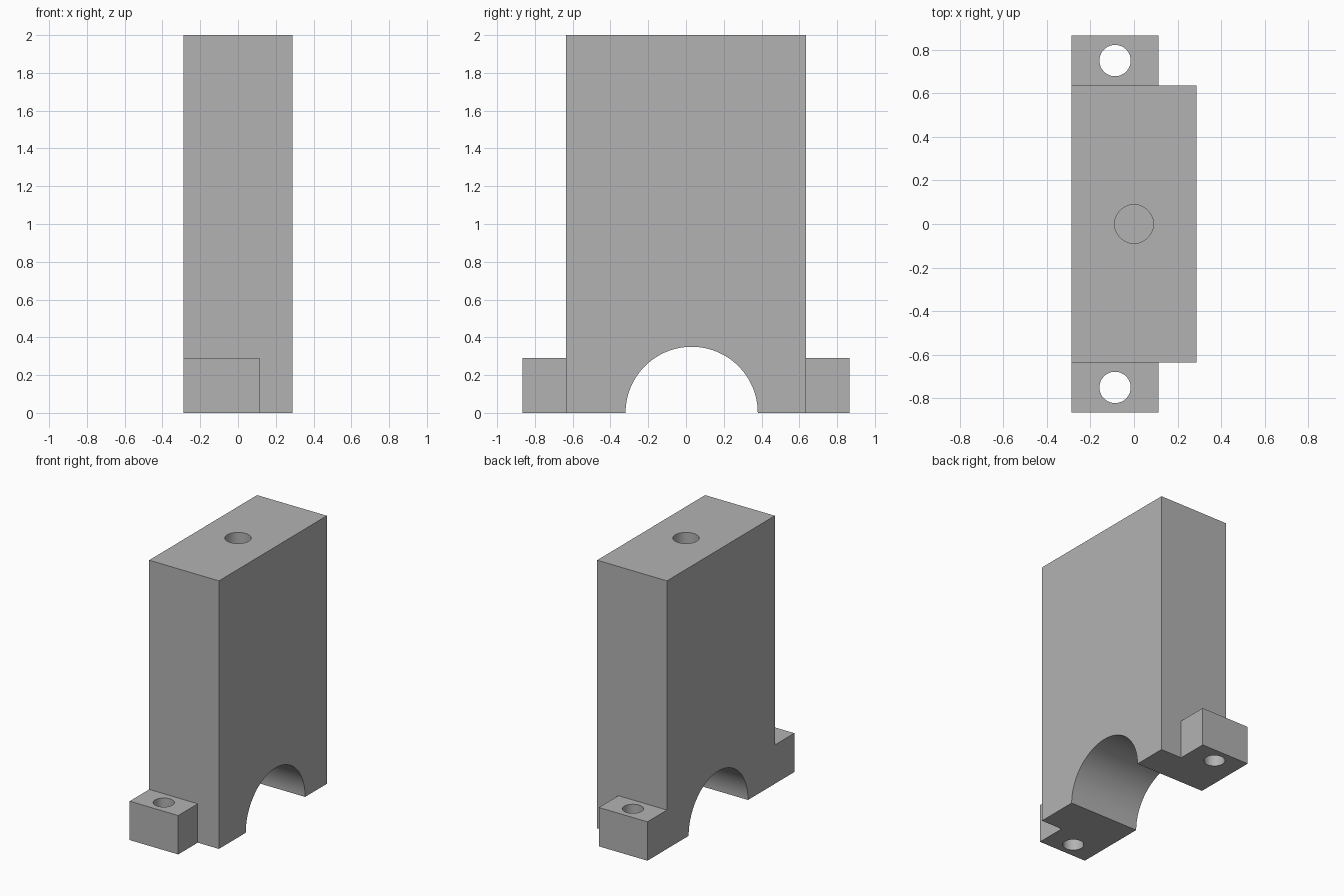
import bpy, bmesh, math
from mathutils import Matrix, Vector

cube = bpy.data.objects.get("Cube")
if cube:
    bpy.data.objects.remove(cube, do_unlink=True)

# Main dimensions
HALF_X, HALF_Y, HEIGHT = 0.288, 0.636, 2.0
FOOT_Y, FOOT_X, FOOT_Z = 0.866, 0.113, 0.29
ARCH_Y, ARCH_R = 0.03, 0.35

grey = bpy.data.materials.new("plain grey")
grey.use_nodes = True
colour = (0.45, 0.45, 0.45, 1)
grey.diffuse_color = colour
grey.node_tree.nodes["Principled BSDF"].inputs["Base Color"].default_value = colour


def make_object(name, bm):
    bmesh.ops.recalc_face_normals(bm, faces=bm.faces)
    mesh = bpy.data.meshes.new(name)
    bm.to_mesh(mesh)
    bm.free()
    mesh.materials.append(grey)
    obj = bpy.data.objects.new(name, mesh)
    bpy.context.collection.objects.link(obj)
    return obj


def box(name, low, high):
    low, high = Vector(low), Vector(high)
    bm = bmesh.new()
    place = Matrix.Translation((low + high) / 2) @ Matrix.Diagonal((*(high - low), 1))
    bmesh.ops.create_cube(bm, size=1, matrix=place)
    return make_object(name, bm)


def cylinder(name, x, y, radius, bottom, top):
    bm = bmesh.new()
    bmesh.ops.create_cone(bm, cap_ends=True, segments=48, radius1=radius, radius2=radius,
                          depth=top - bottom,
                          matrix=Matrix.Translation((x, y, (bottom + top) / 2)))
    return make_object(name, bm)


# Side outline with both feet and the arch, extruded across the width
arch = [(ARCH_Y - ARCH_R * math.cos(math.pi * i / 64),
         ARCH_R * math.sin(math.pi * i / 64)) for i in range(65)]
right_half = [(FOOT_Y, 0), (FOOT_Y, FOOT_Z), (HALF_Y, FOOT_Z), (HALF_Y, HEIGHT)]
left_half = [(-y, z) for y, z in reversed(right_half)]
bm = bmesh.new()
face = bm.faces.new([bm.verts.new((-HALF_X, y, z)) for y, z in arch + right_half + left_half])
sweep = bmesh.ops.extrude_face_region(bm, geom=[face])
moved = [v for v in sweep["geom"] if isinstance(v, bmesh.types.BMVert)]
bmesh.ops.translate(bm, verts=moved, vec=(2 * HALF_X, 0, 0))
body = make_object("arched_block", bm)

# Cutters: foot setbacks, foot bolt holes, blind hole in the top
cutters = [cylinder("top_hole_cutter", 0, 0, 0.089, HEIGHT - 0.5, HEIGHT + 0.1)]
for side in (-1, 1):
    near, far = sorted((side * HALF_Y, side * (FOOT_Y + 0.1)))
    cutters.append(box("setback_cutter", (FOOT_X, near, -0.1), (HALF_X + 0.1, far, FOOT_Z + 0.1)))
    cutters.append(cylinder("bolt_hole_cutter", -0.087, side * 0.751, 0.072, -0.1, FOOT_Z + 0.1))

bpy.ops.object.select_all(action="DESELECT")
body.select_set(True)
bpy.context.view_layer.objects.active = body
for cutter in cutters:
    cutter.hide_render = True
    mod = body.modifiers.new("cut", "BOOLEAN")
    mod.operation, mod.solver, mod.object = "DIFFERENCE", "EXACT", cutter
    bpy.ops.object.modifier_apply(modifier=mod.name)
    bpy.data.objects.remove(cutter, do_unlink=True)

# Smooth the arch and bores, keep the block edges crisp
bpy.ops.object.shade_smooth_by_angle(angle=math.radians(30))
